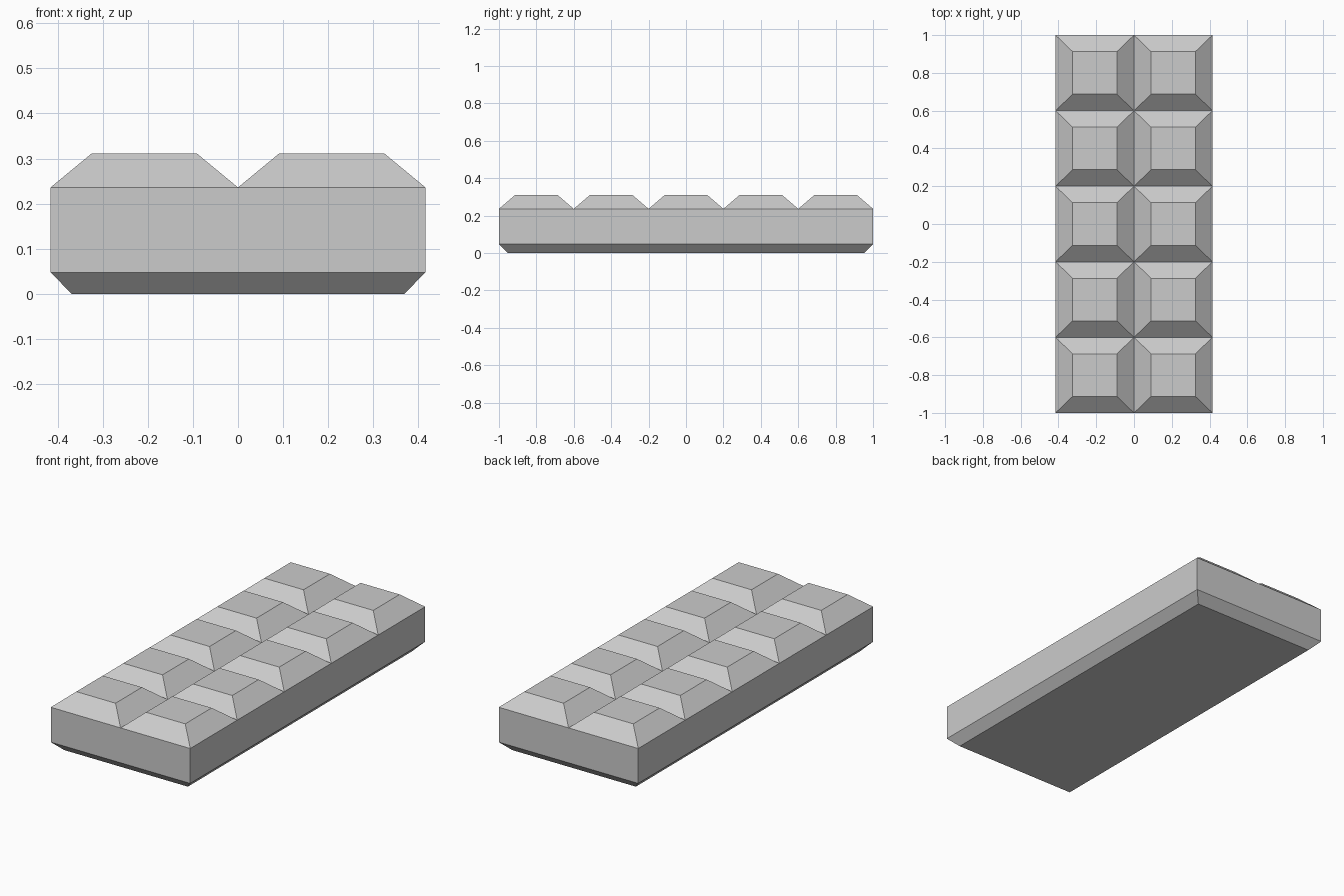
import bpy, bmesh
from mathutils import Matrix, Vector

if "Cube" in bpy.data.objects:
    bpy.data.objects.remove(bpy.data.objects["Cube"])

HALF_X, HALF_Y = 0.4155, 1.0
COLS, ROWS = 2, 5
Z_CHAMFER, Z_GROOVE, Z_TOP = 0.048, 0.236, 0.311
CHAMFER = 0.047
TOP_RATIO = 0.5625  # flat top of each segment relative to its cell

bm = bmesh.new()

# Grid of cells at groove height
bmesh.ops.create_grid(bm, x_segments=COLS, y_segments=ROWS, size=1.0,
                      matrix=Matrix.Translation((0, 0, Z_GROOVE)) @ Matrix.Diagonal((HALF_X, HALF_Y, 1, 1)))
cells = bm.faces[:]
rim = [e for e in bm.edges if e.is_boundary]


def extrude_rim(edges, z, sx=1.0, sy=1.0):
    geom = bmesh.ops.extrude_edge_only(bm, edges=edges)["geom"]
    for v in geom:
        if isinstance(v, bmesh.types.BMVert):
            v.co = Vector((v.co.x * sx, v.co.y * sy, z))
    return [e for e in geom if isinstance(e, bmesh.types.BMEdge) and e.is_boundary]


# Straight sides, chamfered foot and flat underside
rim = extrude_rim(rim, Z_CHAMFER)
rim = extrude_rim(rim, 0.0, 1 - CHAMFER / HALF_X, 1 - CHAMFER / HALF_Y)
bmesh.ops.contextual_create(bm, geom=rim)

# Raised segments with sloping sides
centres = [f.calc_center_median() for f in cells]
corners = [[v.co.copy() for v in f.verts] for f in cells]
bmesh.ops.inset_individual(bm, faces=cells, thickness=0.05)
for face, centre, cell in zip(cells, centres, corners):
    for v in face.verts:
        corner = min(cell, key=lambda c: (c - v.co).length)
        v.co = centre + (corner - centre) * TOP_RATIO
        v.co.z = Z_TOP

bmesh.ops.recalc_face_normals(bm, faces=bm.faces[:])
mesh = bpy.data.meshes.new("chocolate_bar")
bm.to_mesh(mesh)
bm.free()
bpy.context.collection.objects.link(bpy.data.objects.new("chocolate_bar", mesh))
